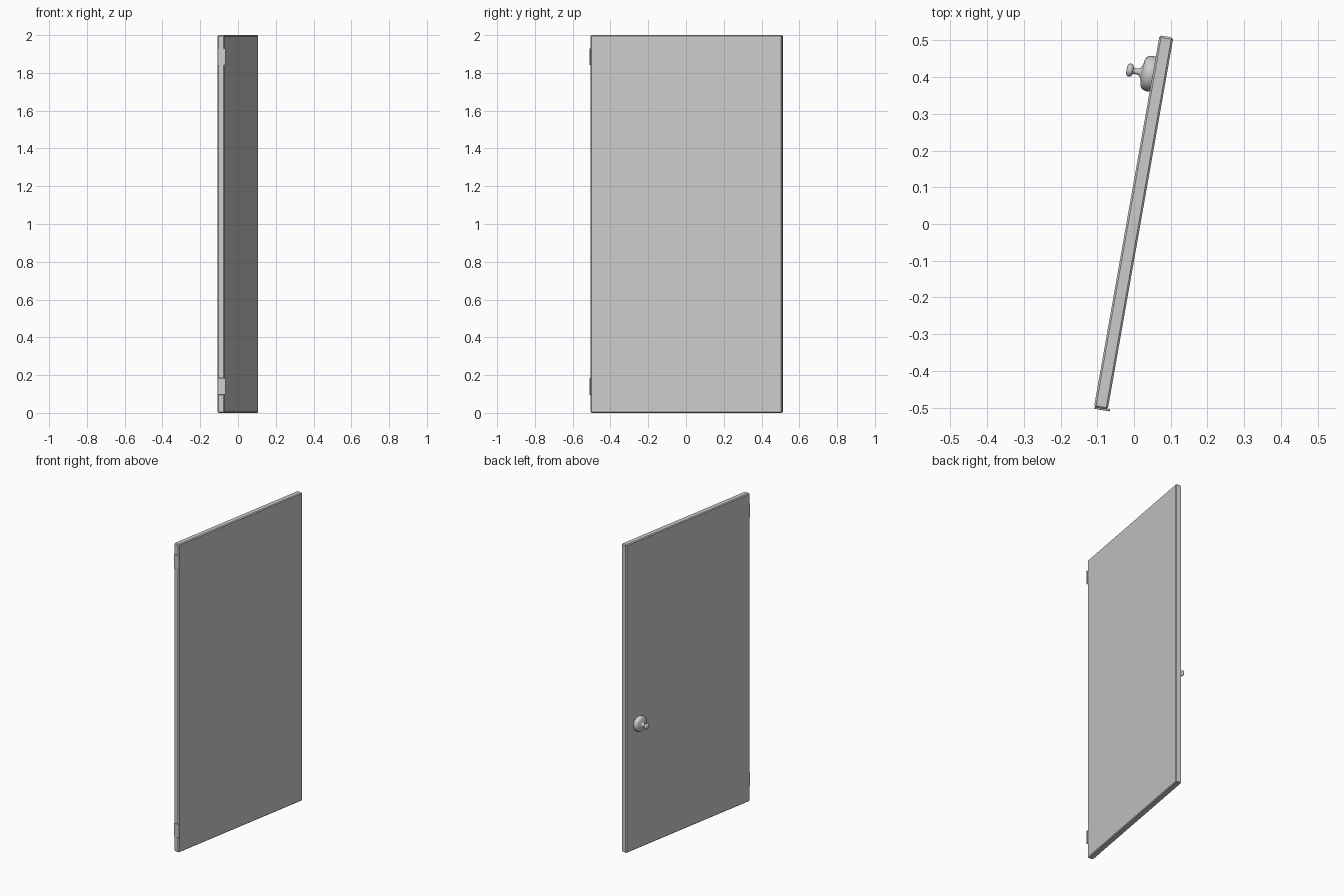
import bpy, bmesh, math
from mathutils import Matrix

if "Cube" in bpy.data.objects:
    bpy.data.objects.remove(bpy.data.objects["Cube"])

ANGLE = math.radians(-10)          # the door stands slightly turned
L, T, H = 1.029, 0.038, 2.0        # door length, thickness, height
PLACE = Matrix.Translation((-0.001, 0.004, 0)) @ Matrix.Rotation(ANGLE, 4, 'Z')


def finish(bm, name):
    bmesh.ops.recalc_face_normals(bm, faces=bm.faces)
    bm.transform(PLACE)
    me = bpy.data.meshes.new(name)
    bm.to_mesh(me)
    bm.free()
    ob = bpy.data.objects.new(name, me)
    bpy.context.collection.objects.link(ob)
    return ob


def box(name, size, centre, bevel):
    bm = bmesh.new()
    bmesh.ops.create_cube(bm, size=1)
    bm.transform(Matrix.Translation(centre) @ Matrix.Diagonal((*size, 1)))
    bmesh.ops.bevel(bm, geom=bm.edges[:], offset=bevel, segments=1,
                    affect='EDGES', profile=0.5)
    return finish(bm, name)


# Door slab with chamfered edges
box("door_panel", (T, L, H), (0, 0, H / 2), 0.005)

# Two thin hinge plates on the hinge edge
for name, z in (("lower_hinge", 0.14), ("upper_hinge", 1.885)):
    box(name, (T + 0.004, 0.006, 0.088), (0.004, -L / 2 - 0.0005, z), 0.0008)

# Door knob: turned profile (radius, distance from the door face)
profile = [(0, -0.002), (0.048, -0.002), (0.049, 0.008), (0.047, 0.018),
           (0.042, 0.025), (0.034, 0.028), (0.022, 0.030), (0.014, 0.033),
           (0.009, 0.039), (0.008, 0.048), (0.010, 0.054), (0.016, 0.057),
           (0.018, 0.061), (0.018, 0.066), (0.015, 0.070), (0.009, 0.072),
           (0, 0.072)]
bm = bmesh.new()
verts = [bm.verts.new((-T / 2 - h, r, 0)) for r, h in profile]
edges = [bm.edges.new(p) for p in zip(verts, verts[1:])]
bmesh.ops.spin(bm, geom=verts + edges, cent=(0, 0, 0), axis=(1, 0, 0),
               angle=math.tau, steps=32, use_duplicate=False)
bmesh.ops.remove_doubles(bm, verts=bm.verts[:], dist=0.0002)
bm.transform(Matrix.Translation((0, 0.407, 0.81)))
knob = finish(bm, "door_knob")
bpy.context.view_layer.objects.active = knob
knob.select_set(True)
bpy.ops.object.shade_smooth_by_angle(angle=math.radians(40))
